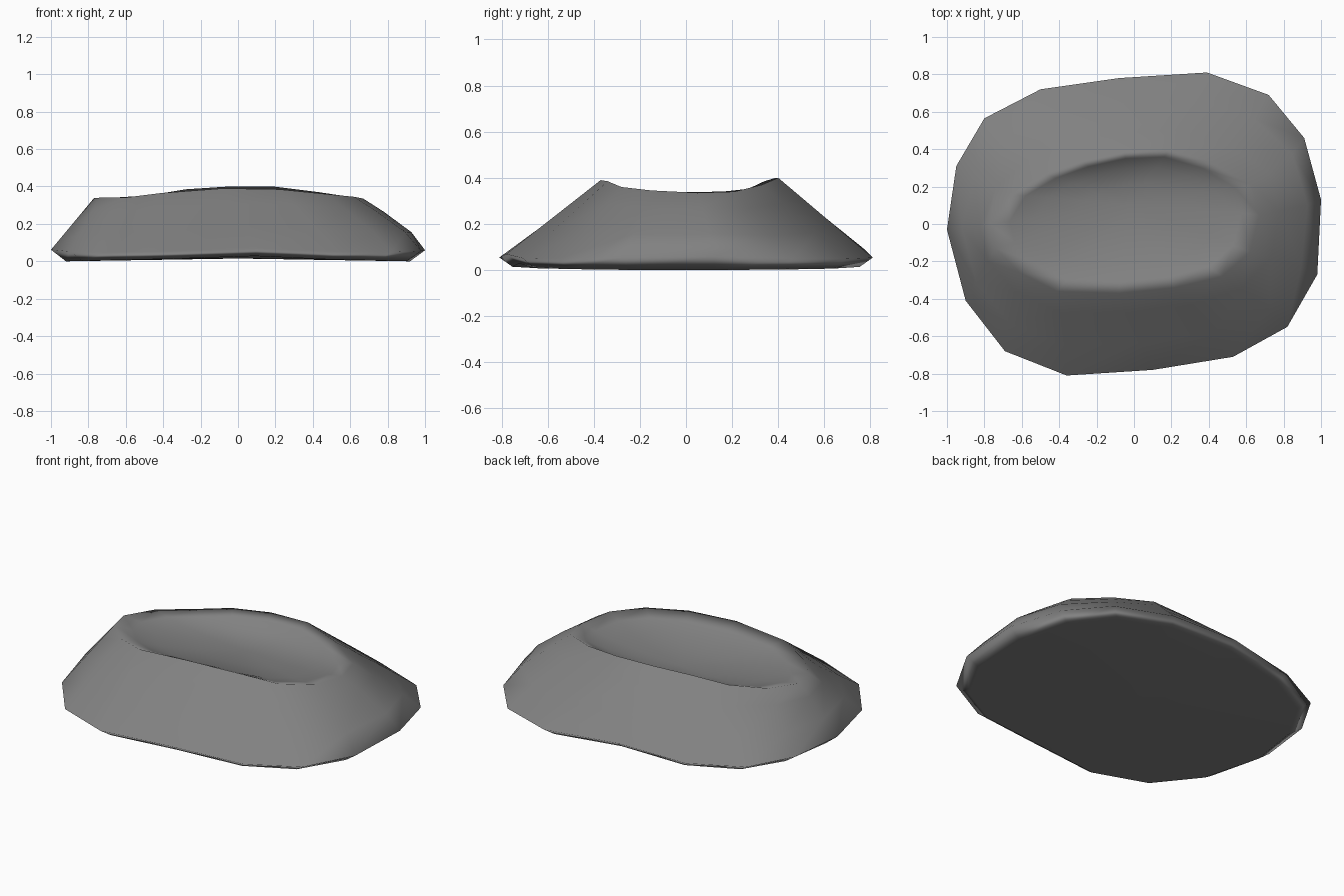
import bpy
import bmesh
from mathutils import Vector

cube = bpy.data.objects.get("Cube")
if cube:
    bpy.data.objects.remove(cube, do_unlink=True)

# Widest outline of the stone, counter-clockwise from the back
OUTLINE = [(.39, .81), (-.08, .78), (-.5, .72), (-.8, .565),
           (-.95, .31), (-1, -.03), (-.9, -.41), (-.69, -.68),
           (-.36, -.81), (.1, -.78), (.53, -.71), (.82, -.55),
           (.98, -.27), (1, .13), (.91, .46), (.72, .69)]

# Crest around the hollow, matched point for point to the outline
CREST = [(.19, .4, .4), (-.05, .39, .4), (-.28, .34, .385), (-.48, .27, .352),
         (-.67, .16, .34), (-.77, 0, .338), (-.74, -.13, .34), (-.61, -.26, .34),
         (-.41, -.36, .365), (-.08, -.37, .39), (.22, -.34, .385), (.47, -.28, .36),
         (.62, -.15, .345), (.67, .05, .335), (.63, .21, .34), (.43, .33, .37)]


def edge_lift(x, y):
    """Raise the lower edge mid-side, most of all at the back."""
    strength = .04 if y > 0 else .015
    return strength * abs(y) * max(0, 1 - abs(x) / .36)


def edge_height(x, y):
    """Widest line, dipping at the four corners."""
    return .063 - .03 * abs(x * y) + edge_lift(x, y)


outline = [Vector((x, y, edge_height(x, y))) for x, y in OUTLINE]
crest = [Vector(p) for p in CREST]


def base_ring():
    """Underside rim, arched slightly from end to end."""
    return [Vector((p.x * .92, p.y * .93,
                    .022 * (1 - abs(p.x)) + edge_lift(p.x, p.y)))
            for p in outline]


def flank_ring(t):
    """Ring between outline and crest, fuller towards the left end."""
    ring = []
    for low, high in zip(outline, crest):
        p = low.lerp(high, t)
        p.x += .24 * t * (1 - t) * max(0, p.x) ** 2
        ring.append(p)
    return ring


FLOOR = Vector((-.02, .1, .285))


def hollow_ring(scale, depth):
    """Ring inside the bowl, whose lowest point lies near the back wall."""
    ring = []
    for p in crest:
        q = FLOOR.lerp(p, scale)
        q.z = p.z + (FLOOR.z - p.z) * depth
        ring.append(q)
    return ring


# Loft the rings from the underside up and into the hollow
bm = bmesh.new()
rings = [base_ring(), outline, flank_ring(.35), flank_ring(.75), crest,
         hollow_ring(.86, .33), hollow_ring(.68, .72), hollow_ring(.38, .95)]
loops = [[bm.verts.new(p) for p in ring] for ring in rings]
count = len(OUTLINE)
for lower, upper in zip(loops, loops[1:]):
    for i in range(count):
        j = (i + 1) % count
        bm.faces.new((lower[i], lower[j], upper[j], upper[i]))


def close_with_fan(loop, centre):
    hub = bm.verts.new(centre)
    for i in range(count):
        bm.faces.new((loop[i], loop[(i + 1) % count], hub))


close_with_fan(loops[0], (0, 0, .015))
close_with_fan(loops[-1], FLOOR)
bmesh.ops.recalc_face_normals(bm, faces=bm.faces)
for face in bm.faces:
    face.smooth = True

mesh = bpy.data.meshes.new("hollowed_stone")
bm.to_mesh(mesh)
bm.free()
stone = bpy.data.objects.new("hollowed_stone", mesh)
bpy.context.collection.objects.link(stone)

# Broad faces lead the shading, so the narrow lower bevel stays crisp
weighted = stone.modifiers.new("broad_face_shading", "WEIGHTED_NORMAL")
weighted.weight = 60

# Plain grey stone
grey = bpy.data.materials.new("stone_grey")
grey.use_nodes = True
colour = (.22, .22, .22, 1)
grey.diffuse_color = colour
shader = next(n for n in grey.node_tree.nodes if n.type == "BSDF_PRINCIPLED")
shader.inputs["Base Color"].default_value = colour
shader.inputs["Roughness"].default_value = .9
mesh.materials.append(grey)
